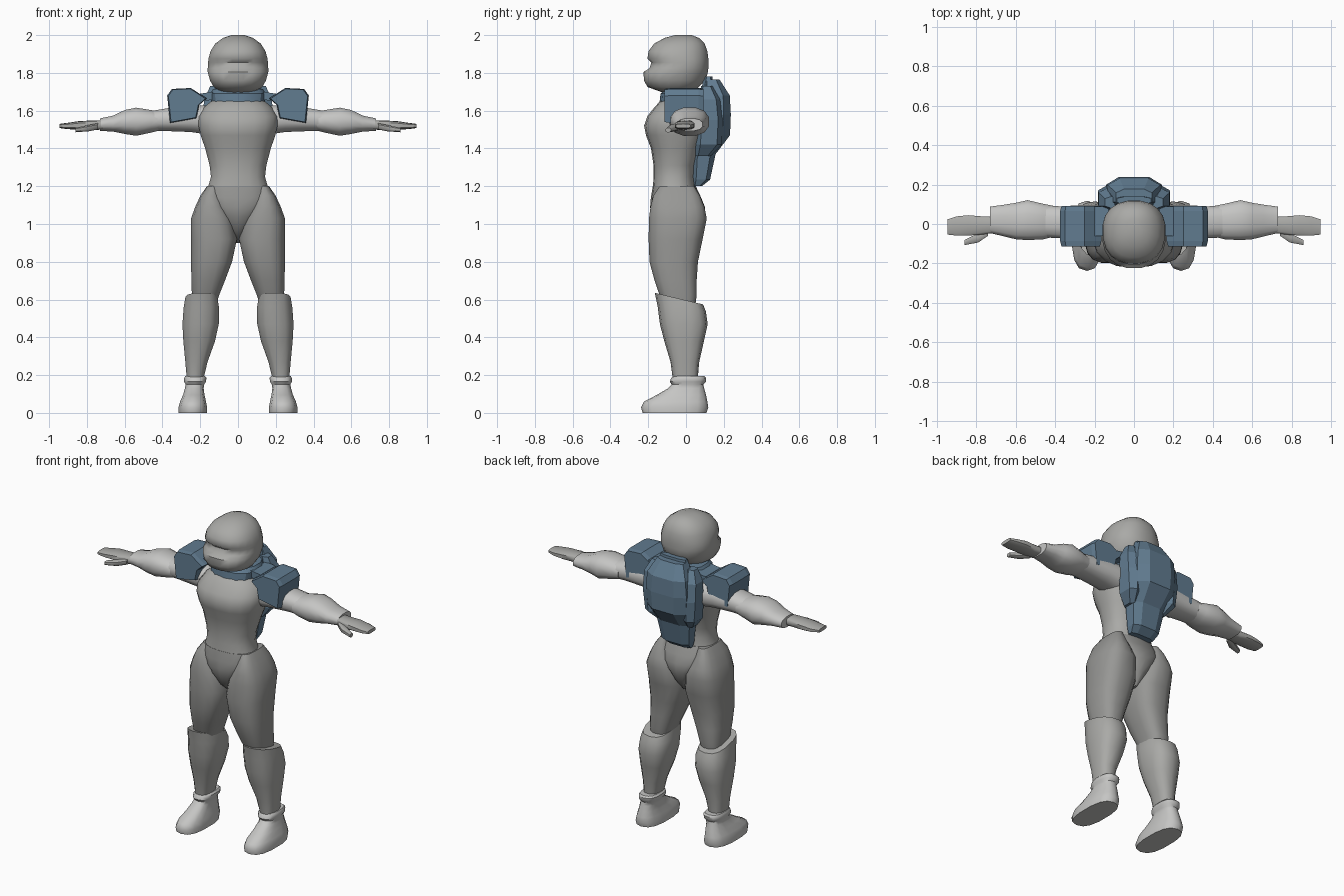
import bpy, bmesh, math


def material(name, r, g, b):
    m = bpy.data.materials.new(name)
    m.diffuse_color = (r, g, b, 1)
    return m


BLUE = material("slate blue", 0.12, 0.20, 0.28)
MID = material("mid grey", 0.40, 0.40, 0.385)
DARK = material("dark grey", 0.31, 0.31, 0.30)
LIGHT = material("light grey", 0.56, 0.56, 0.55)


def finish(name, bm, mat, angle):
    bmesh.ops.recalc_face_normals(bm, faces=bm.faces)
    me = bpy.data.meshes.new(name)
    bm.to_mesh(me)
    bm.free()
    me.materials.append(mat)
    for p in me.polygons:
        p.use_smooth = angle > 0
    if angle > 0:
        me.set_sharp_from_angle(angle=math.radians(angle))
    ob = bpy.data.objects.new(name, me)
    bpy.context.collection.objects.link(ob)
    return ob


def loft(name, rings, mat, axis="z", n=16, power=2.4, side=1, angle=50, tilt=None):
    """Rings are (position, u0, u1, v0, v1): u,v = x,y along z or y,z along x."""
    bm = bmesh.new()
    rows = []
    for i, (pos, u0, u1, v0, v1) in enumerate(rings):
        row = []
        for k in range(n):
            a = 2 * math.pi * (k + 0.5) / n
            c, s = math.cos(a), math.sin(a)
            c = math.copysign(abs(c) ** (2 / power), c)
            s = math.copysign(abs(s) ** (2 / power), s)
            u = (u0 + u1) / 2 + c * (u1 - u0) / 2
            v = (v0 + v1) / 2 + s * (v1 - v0) / 2
            t = tilt[i] * (v - (v0 + v1) / 2) if tilt else 0
            co = (u * side, v, pos + t) if axis == "z" else (pos * side, u, v)
            row.append(bm.verts.new(co))
        rows.append(row)
    for a, b in zip(rows, rows[1:]):
        for k in range(n):
            j = (k + 1) % n
            bm.faces.new((a[k], a[j], b[j], b[k]))
    bm.faces.new(rows[0])
    bm.faces.new(rows[-1])
    return finish(name, bm, mat, angle)


def sym(rings):
    """Rings given as (z, half width, y0, y1), centred on x."""
    return [(z, -w, w, y0, y1) for z, w, y0, y1 in rings]


def prism(name, layers, mat, side=1):
    """Skin between xz outlines, each given as (y, points)."""
    bm = bmesh.new()
    rows = [[bm.verts.new((x * side, y, z)) for x, z in pts] for y, pts in layers]
    for a, b in zip(rows, rows[1:]):
        for k in range(len(a)):
            j = (k + 1) % len(a)
            bm.faces.new((a[k], a[j], b[j], b[k]))
    bm.faces.new(rows[0])
    bm.faces.new(rows[-1])
    return finish(name, bm, mat, 0)


# Helmet with brow, recessed visor band and jutting chin guard
loft("helmet", sym([
    (1.695, .08, -.12, .02), (1.725, .13, -.205, .07), (1.76, .15, -.225, .105),
    (1.805, .162, -.226, .118), (1.825, .162, -.195, .12), (1.855, .16, -.185, .12),
    (1.875, .158, -.206, .12), (1.915, .147, -.2, .115), (1.955, .122, -.17, .1),
    (1.985, .08, -.115, .07), (2.0, .035, -.06, .03)]), MID, n=20, power=2.3, angle=55)
loft("neck", sym([(1.6, .09, -.09, .07), (1.75, .08, -.09, .06)]), DARK, n=12)

# Torso and pelvis
loft("torso", sym([
    (1.19, .162, -.175, .05), (1.25, .145, -.172, .045), (1.31, .152, -.172, .05),
    (1.40, .176, -.185, .08), (1.47, .2, -.212, .11), (1.52, .212, -.222, .122),
    (1.57, .212, -.205, .122), (1.62, .18, -.165, .115), (1.67, .12, -.12, .09)]),
    MID, n=18)
loft("pelvis", sym([
    (0.90, .012, -.07, .02), (0.97, .06, -.145, .075), (1.04, .115, -.183, .103),
    (1.09, .165, -.19, .1), (1.14, .185, -.186, .08), (1.20, .162, -.176, .052)]),
    DARK, n=18)

# Collar ring around the neck
loft("collar", sym([
    (1.63, .12, -.11, .09), (1.645, .145, -.14, .11), (1.69, .15, -.135, .125),
    (1.715, .135, -.11, .12), (1.72, .1, -.09, .1)]), BLUE, n=14, angle=30)

# Backpack: tapered body, side pods and top flap
loft("backpack", sym([
    (1.20, .085, .035, .085), (1.235, .1, .03, .13), (1.37, .12, .03, .16),
    (1.47, .14, .04, .238), (1.58, .15, .06, .242), (1.68, .14, .07, .236),
    (1.765, .095, .09, .18)]), BLUE, n=8, power=3, angle=0)
loft("backpack_flap", sym([(1.68, .12, .07, .15), (1.78, .09, .1, .14)]),
     BLUE, n=8, power=3, angle=0)

for side, label in ((1, "left"), (-1, "right")):
    loft("backpack_pod_" + label, [
        (1.36, .08, .13, .05, .13), (1.42, .09, .175, .05, .19),
        (1.55, .09, .188, .06, .195), (1.66, .09, .185, .07, .18),
        (1.73, .08, .15, .08, .14)], BLUE, n=6, power=3, side=side, angle=0)

    # Shoulder pad and the strap joining it to the collar
    outline = [(.165, 1.665), (.25, 1.72), (.35, 1.715), (.375, 1.68),
               (.36, 1.535), (.22, 1.56), (.205, 1.63)]
    inner = [(.28 + (x - .28) * .93, 1.63 + (z - 1.63) * .95) for x, z in outline]
    prism("shoulder_pad_" + label,
          [(-.113, inner), (-.085, outline), (.065, outline), (.092, inner)], BLUE, side)
    prism("shoulder_strap_" + label,
          [(y, [(.1, 1.66), (.13, 1.7), (.2, 1.69), (.21, 1.65)]) for y in (-.06, .09)],
          BLUE, side)

    # Arm: upper sleeve, flared forearm guard, flat hand with thumb
    loft("upper_arm_" + label, [
        (.15, -.09, .1, 1.47, 1.63), (.25, -.09, .1, 1.485, 1.63),
        (.37, -.075, .092, 1.49, 1.615), (.46, -.07, .095, 1.492, 1.6)],
        LIGHT, "x", n=12, side=side)
    loft("forearm_" + label, [
        (.41, -.068, .095, 1.495, 1.59), (.46, -.08, .105, 1.482, 1.605),
        (.54, -.085, .124, 1.465, 1.618), (.60, -.08, .11, 1.475, 1.605),
        (.66, -.065, .1, 1.488, 1.575), (.73, -.048, .09, 1.492, 1.56)],
        LIGHT, "x", n=12, side=side)
    loft("hand_" + label, [
        (.70, -.045, .04, 1.5, 1.55), (.77, -.055, .04, 1.498, 1.548),
        (.84, -.06, .046, 1.5, 1.545), (.90, -.06, .04, 1.502, 1.536),
        (.946, -.055, .025, 1.508, 1.53)], MID, "x", n=10, power=3.5, side=side)
    loft("thumb_" + label, [
        (.74, -.06, -.02, 1.5, 1.535), (.79, -.095, -.045, 1.49, 1.525),
        (.86, -.108, -.08, 1.485, 1.51)], MID, "x", n=8, power=3, side=side)

    # Leg: thigh, shin guard with raised knee, boot
    loft("thigh_" + label, [
        (.57, .115, .24, -.12, .05), (.62, .1, .245, -.14, .058),
        (.70, .068, .248, -.168, .058), (.80, .03, .25, -.195, .065),
        (.92, .004, .25, -.2, .09), (1.03, .025, .25, -.198, .112),
        (1.09, .06, .228, -.19, .1), (1.15, .09, .2, -.175, .075),
        (1.20, .1, .165, -.14, .045)], DARK, n=16, power=2.7, side=side)
    loft("shin_" + label, [
        (.18, .182, .272, -.07, .062), (.27, .16, .28, -.082, .07),
        (.38, .12, .291, -.115, .095), (.47, .1, .296, -.138, .115),
        (.55, .098, .29, -.15, .105), (.605, .108, .28, -.165, .09)],
        MID, n=14, power=2.6, side=side, tilt=(0, 0, 0, 0, -.1, -.24))
    loft("boot_" + label, [
        (0, .162, .316, -.23, .108), (.03, .162, .316, -.238, .118),
        (.06, .168, .308, -.222, .113), (.095, .176, .292, -.155, .106),
        (.13, .181, .282, -.095, .096), (.15, .178, .278, -.075, .092),
        (.165, .168, .286, -.086, .105), (.185, .166, .286, -.078, .107),
        (.195, .175, .28, -.065, .098)], LIGHT, n=14, power=2.6, side=side, angle=45)
